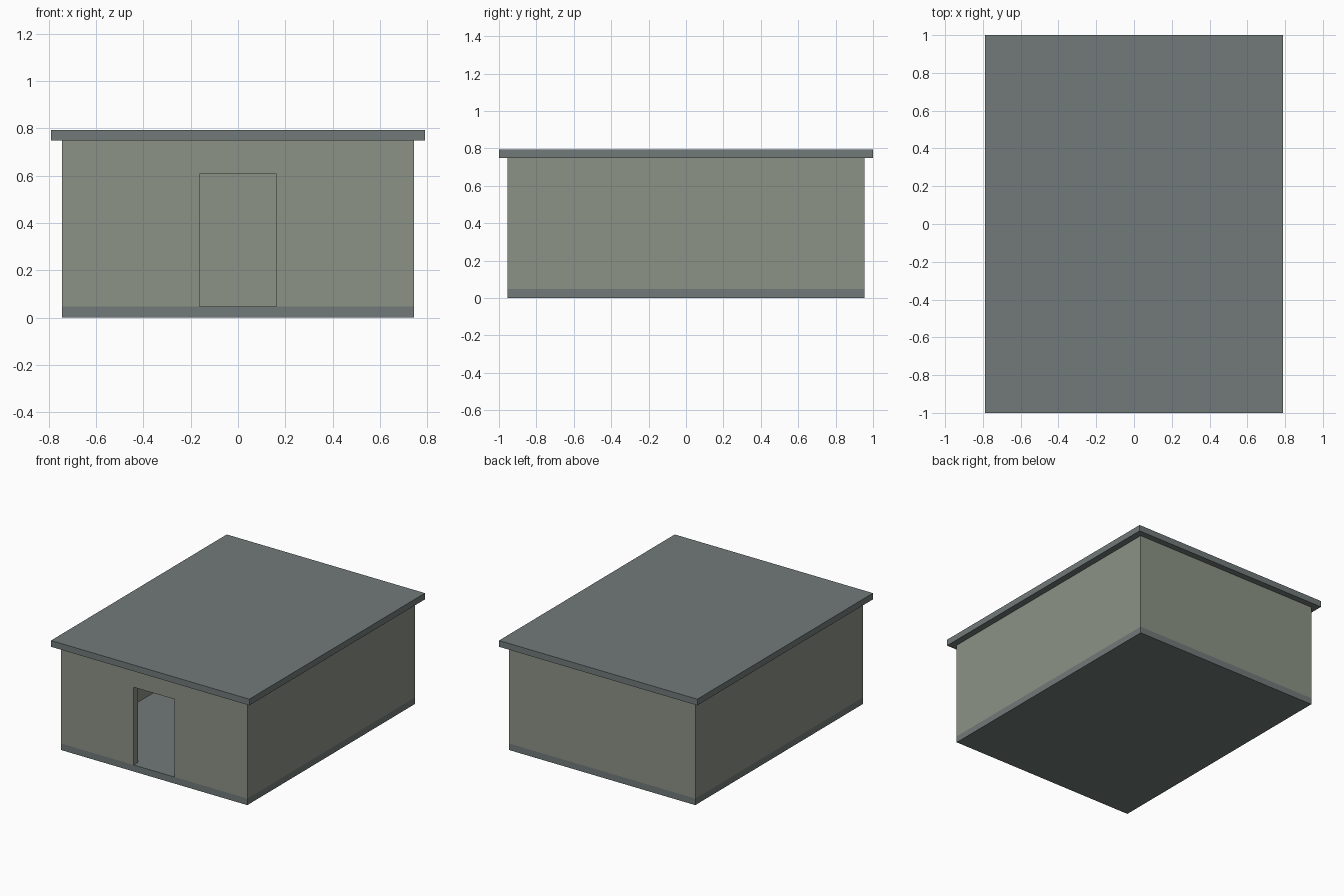
import bpy

if "Cube" in bpy.data.objects:
    bpy.data.objects.remove(bpy.data.objects["Cube"])


def material(name, color):
    m = bpy.data.materials.new(name)
    m.diffuse_color = (*color, 1)
    m.use_nodes = True
    m.node_tree.nodes["Principled BSDF"].inputs["Base Color"].default_value = m.diffuse_color
    return m


WALL = material("sage wall", (0.26, 0.29, 0.237))
SLATE = material("slate grey", (0.164, 0.193, 0.19))


def box(name, lo, hi, mat):
    """Box between two opposite corners."""
    bpy.ops.mesh.primitive_cube_add(size=1, location=[(a + b) / 2 for a, b in zip(lo, hi)])
    ob = bpy.context.object
    ob.name = name
    ob.scale = [b - a for a, b in zip(lo, hi)]
    bpy.ops.object.transform_apply(location=False, rotation=False, scale=True)
    ob.data.materials.append(mat)
    return ob


def cut(target, cutter):
    """Subtract a hidden helper from the target."""
    mod = target.modifiers.new(cutter.name, 'BOOLEAN')
    mod.operation = 'DIFFERENCE'
    mod.solver = 'EXACT'
    mod.object = cutter
    cutter.hide_render = True
    bpy.context.view_layer.objects.active = target
    bpy.ops.object.modifier_apply(modifier=mod.name)
    bpy.data.objects.remove(cutter)


X, Y = 0.743, 0.955          # outer half sizes of the walls
FLOOR, EAVE, TOP = 0.047, 0.748, 0.793
T = 0.047                    # wall thickness

# Floor slab and overhanging flat roof
box("floor_slab", (-X, -Y, 0), (X, Y, FLOOR), SLATE)
box("roof_slab", (-0.79, -1, EAVE), (0.79, 1, TOP), SLATE)

# Hollow walls with a doorway in the front
walls = box("walls", (-X, -Y, FLOOR), (X, Y, EAVE), WALL)
cut(walls, box("room_cutter", (-X + T, -Y + T, -0.1), (X - T, Y - T, 0.9), WALL))
cut(walls, box("door_cutter", (-0.163, -Y - 0.1, -0.1), (0.163, -Y + T + 0.1, 0.607), WALL))
